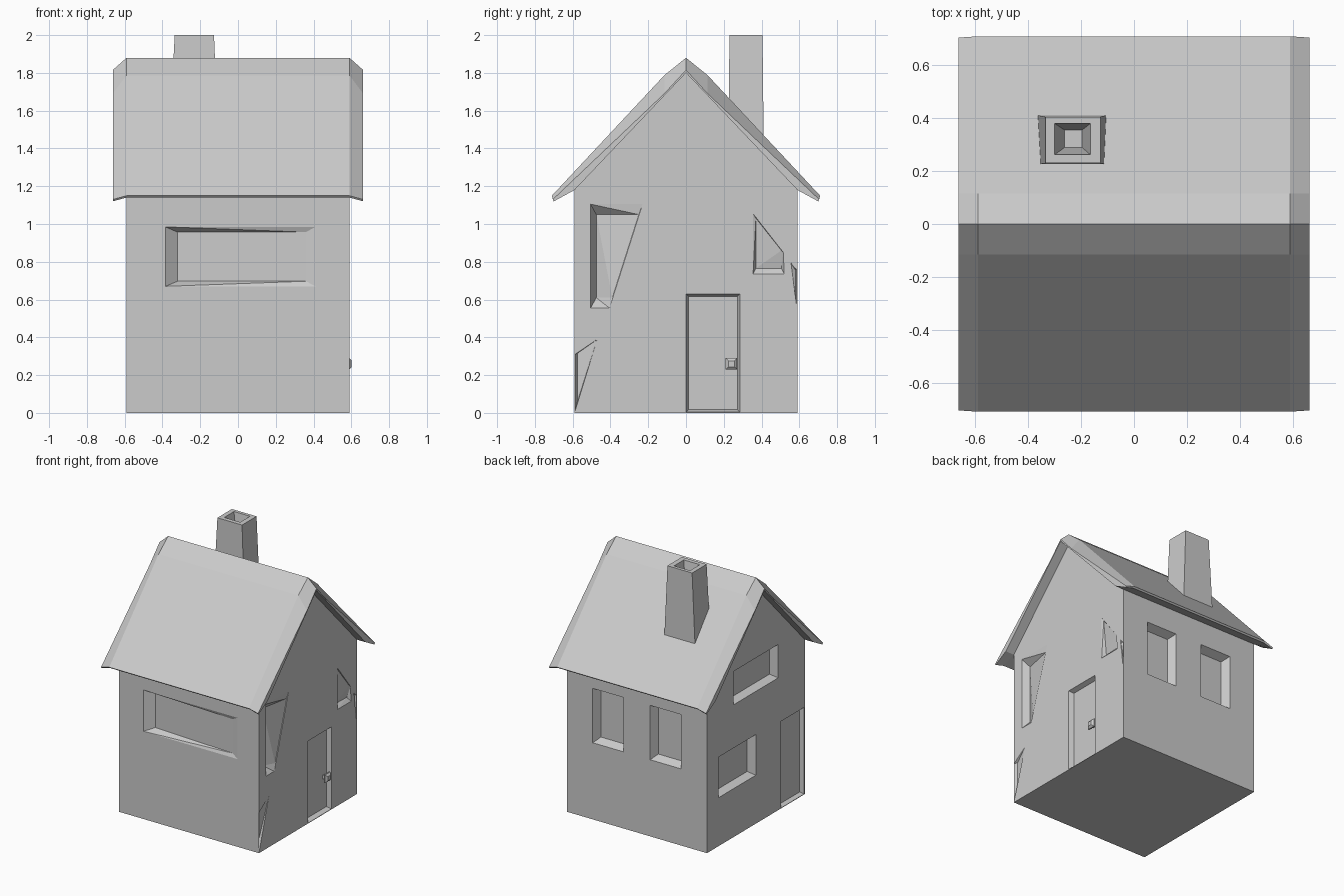
import bpy, bmesh

if "Cube" in bpy.data.objects:
    bpy.data.objects.remove(bpy.data.objects["Cube"])

W = 0.59  # half width of the house body


def loft(bm, loops):
    """Skin a list of equal-length point loops and cap both ends."""
    rings = [[bm.verts.new(p) for p in loop] for loop in loops]
    n = len(rings[0])
    faces = [bm.faces.new(rings[0][::-1]), bm.faces.new(rings[-1])]
    for a, b in zip(rings, rings[1:]):
        for i in range(n):
            j = (i + 1) % n
            faces.append(bm.faces.new((a[i], a[j], b[j], b[i])))
    return faces


def finish(bm, name):
    bmesh.ops.recalc_face_normals(bm, faces=bm.faces)
    me = bpy.data.meshes.new(name)
    bm.to_mesh(me)
    bm.free()
    ob = bpy.data.objects.new(name, me)
    bpy.context.collection.objects.link(ob)
    return ob


def rect(x0, x1, y0, y1, z):
    return [(x0, y0, z), (x1, y0, z), (x1, y1, z), (x0, y1, z)]


# House body: gabled prism
bm = bmesh.new()
gable = [(-W, 0), (W, 0), (W, 1.19), (0, 1.812), (-W, 1.19)]
loft(bm, [[(x, y, z) for y, z in gable] for x in (-W, W)])
house = finish(bm, "house_body")

# Tapered recesses for the windows and doors, in wall coordinates (along, up, depth)
place = {
    "front": lambda u, z, d: (u, -W + d, z),
    "back": lambda u, z, d: (u, W - d, z),
    "right": lambda u, z, d: (W - d, u, z),
    "left": lambda u, z, d: (-W + d, u, z),
}
cut = bmesh.new()


def recess(wall, outer, inner):
    at = place[wall]
    loft(cut, [[at(u, z, -0.05) for u, z in outer],
               [at(u, z, 0) for u, z in outer],
               [at(*p) for p in inner]])


def box_recess(wall, u0, u1, z0, z1, d, t):
    outer = [(u0, z0), (u1, z0), (u1, z1), (u0, z1)]
    a, b, c, e = u0 + t, u1 - t, z0 + t, z1 - t
    recess(wall, outer, [(a, c, d), (b, c, d), (b, e, d), (a, e, d)])


# Wide front window, shallower to the right
recess("front", [(-0.385, 0.67), (0.41, 0.67), (0.41, 0.985), (-0.385, 0.985)],
       [(-0.32, 0.697, 0.05), (0.36, 0.697, 0.012), (0.36, 0.957, 0.012), (-0.32, 0.957, 0.05)])
# Back windows
for u0 in (-0.37, 0.115):
    box_recess("back", u0, u0 + 0.26, 0.585, 1.0, 0.06, 0.028)
# Left windows and left door
box_recess("left", 0.0, 0.45, 0.37, 0.68, 0.06, 0.02)
box_recess("left", -0.27, 0.27, 1.01, 1.265, 0.06, 0.02)
box_recess("left", -0.583, -0.305, 0.004, 0.665, 0.03, 0.012)
# Right door
box_recess("right", 0.0, 0.285, 0.004, 0.63, 0.035, 0.013)
# Right windows: slanted panes meeting the wall on a diagonal
recess("right", [(-0.505, 0.555), (-0.405, 0.555), (-0.23, 1.105), (-0.505, 1.105)],
       [(-0.475, 0.61, 0.05), (-0.39, 0.61, 0.004), (-0.25, 1.05, 0.004), (-0.475, 1.05, 0.05)])
recess("right", [(0.355, 0.735), (0.52, 0.735), (0.515, 0.85), (0.355, 1.055)],
       [(0.37, 0.765, 0.03), (0.505, 0.765, 0.025), (0.505, 0.86, 0.004), (0.37, 1.03, 0.006)])
# Small notches at the right wall's corners
recess("right", [(0.585, 0.57), (0.585, 0.76), (0.555, 0.80)],
       [(0.58, 0.60, 0.015), (0.58, 0.755, 0.015), (0.56, 0.785, 0.003)])
recess("right", [(-0.587, 0.01), (-0.47, 0.39), (-0.587, 0.31)],
       [(-0.575, 0.06, 0.02), (-0.485, 0.378, 0.002), (-0.575, 0.315, 0.02)])
bmesh.ops.triangulate(cut, faces=cut.faces)
cutter = finish(cut, "opening_cutter")
cutter.hide_render = True
cutter.display_type = 'WIRE'
mod = house.modifiers.new("openings", 'BOOLEAN')
mod.operation = 'DIFFERENCE'
mod.solver = 'EXACT'
mod.object = cutter

# Roof: bent slab with the gable ends sloping down to a thin rim


def section(x, half, top, under):
    mirror = lambda pts: [(-y, z) for y, z in pts[:0:-1]]
    upper = mirror(top) + top
    lower = under[::-1] + [(-y, z) for y, z in under[1:]]
    return [(x, y, z) for y, z in upper + lower]


mid = ([(0, 1.88), (0.115, 1.787), (0.71, 1.15)], [(0, 1.80), (W, 1.18), (0.70, 1.14)])
rim = ([(0, 1.815), (0.115, 1.69), (0.705, 1.13)], [(0, 1.80), (W, 1.18), (0.70, 1.12)])
bm = bmesh.new()
loft(bm, [section(x, 0, *prof) for x, prof in
          ((-0.663, rim), (-W, mid), (W, mid), (0.663, rim))])
finish(bm, "roof")

# Chimney: tapered stack with a funnel-shaped flue
bm = bmesh.new()
loft(bm, [rect(-0.368, -0.102, 0.225, 0.412, 1.38),
          rect(-0.335, -0.127, 0.23, 0.405, 2.0),
          rect(-0.30, -0.165, 0.262, 0.38, 2.0),
          rect(-0.262, -0.197, 0.29, 0.355, 1.82)])
finish(bm, "chimney")

# Door knob: square stem, flared head and small tip
bm = bmesh.new()
loft(bm, [[(x, 0.24 + sy * s, 0.26 + sz * s) for sy, sz in ((-1, -1), (1, -1), (1, 1), (-1, 1))]
          for x, s in ((0.54, 0.013), (0.572, 0.013), (0.58, 0.031), (0.589, 0.031), (0.602, 0.016))])
finish(bm, "door_knob")
